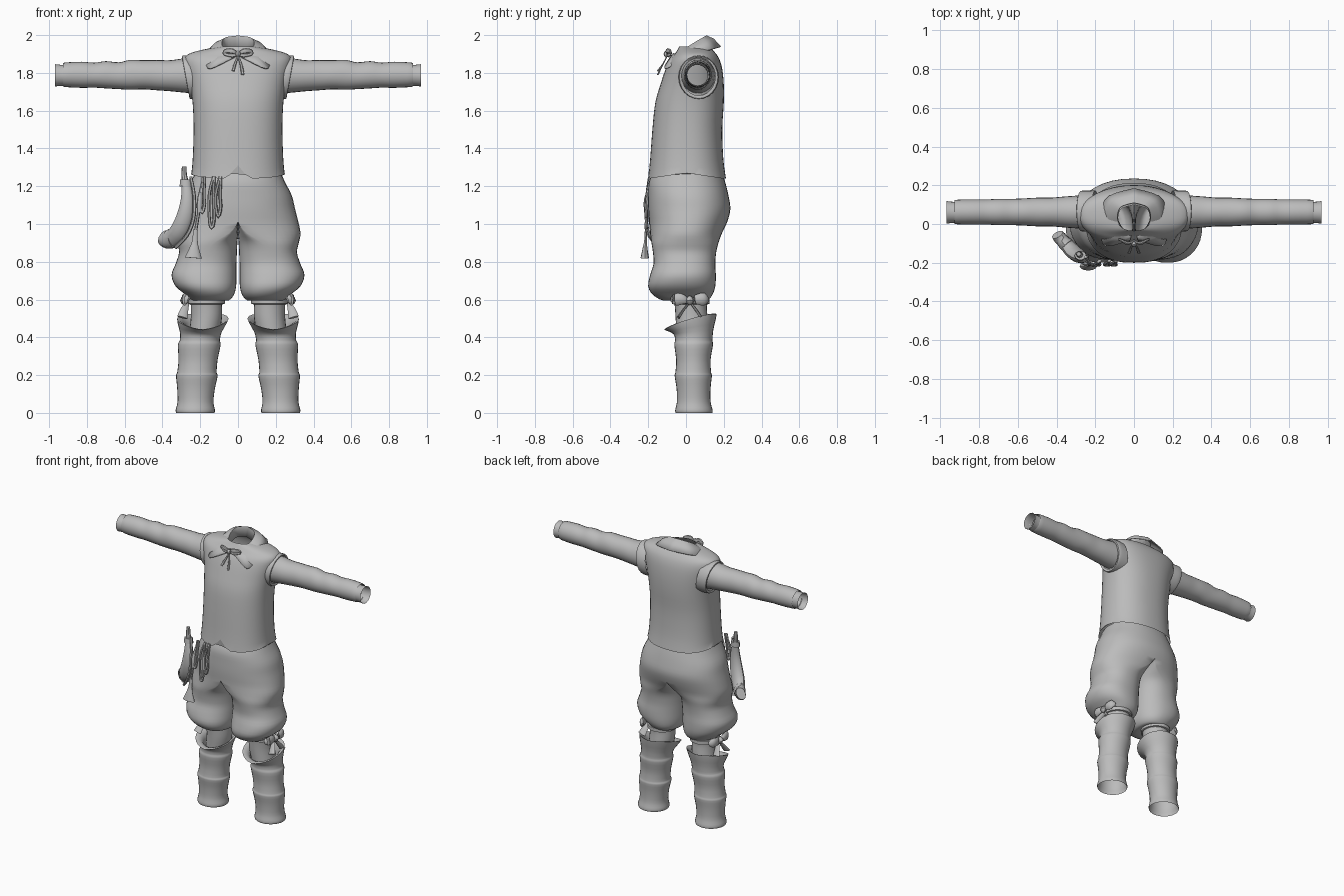
import bpy, bmesh, math
from mathutils import Vector

cloth = bpy.data.materials.new("grey cloth")
cloth.diffuse_color = (0.5, 0.5, 0.5, 1)


def finish(name, bm, mirror=False, angle=40):
    me = bpy.data.meshes.new(name)
    bmesh.ops.recalc_face_normals(bm, faces=bm.faces)
    bm.to_mesh(me)
    bm.free()
    me.materials.append(cloth)
    me.shade_smooth()
    me.set_sharp_from_angle(angle=math.radians(angle))
    ob = bpy.data.objects.new(name, me)
    bpy.context.collection.objects.link(ob)
    if mirror:
        ob.modifiers.new("mirror", 'MIRROR').merge_threshold = 0.002
    return ob


def refine(rows, k=3):
    """Catmull-Rom interpolation of a table of section numbers."""
    out = []
    for i in range(len(rows) - 1):
        a, b, c, d = rows[max(i - 1, 0)], rows[i], rows[i + 1], rows[min(i + 2, len(rows) - 1)]
        for j in range(k):
            t = j / k
            out.append([0.5 * (2 * q + (r - p) * t + (2 * p - 5 * q + 4 * r - s) * t * t
                               + (3 * q - p - 3 * r + s) * t ** 3) for p, q, r, s in zip(a, b, c, d)])
    return out + [list(rows[-1])]


def skin(rings, caps=False, closed=True):
    bm = bmesh.new()
    vs = [[bm.verts.new(p) for p in r] for r in rings]
    n = len(vs[0])
    for a, b in zip(vs, vs[1:]):
        for i in range(n if closed else n - 1):
            j = (i + 1) % n
            bm.faces.new((a[i], a[j], b[j], b[i]))
    if caps:
        bm.faces.new(vs[0])
        bm.faces.new(vs[-1])
    return bm


def power(v, e):
    return math.copysign(abs(v) ** (2 / e), v)


def oval(z, x0, x1, y0, y1, n=32, e=2.0):
    pts = []
    for i in range(n):
        a = math.tau * i / n - math.pi / 2
        pts.append(Vector(((x0 + x1) / 2 + (x1 - x0) / 2 * power(math.cos(a), e),
                           (y0 + y1) / 2 + (y1 - y0) / 2 * power(math.sin(a), e), z)))
    return pts


def tube(name, path, n=10, flat=1.0, mirror=False, k=3):
    """Round or flattened rod along rows of x, y, z, radius; flat scales its depth."""
    rows = refine(path, k)
    rings = []
    for i, r in enumerate(rows):
        p = Vector(r[:3])
        t = (Vector(rows[min(i + 1, len(rows) - 1)][:3]) - Vector(rows[max(i - 1, 0)][:3])).normalized()
        ref = Vector((0, 1, 0)) if abs(t.y) < 0.9 else Vector((1, 0, 0))
        u = t.cross(ref).normalized()
        v = t.cross(u)
        rings.append([p + r[3] * (math.cos(math.tau * j / n) * u + flat * math.sin(math.tau * j / n) * v)
                      for j in range(n)])
    return finish(name, skin(rings, True), mirror)


# Vest: horizontal sections, hem raised at the sides and notched in front
rows = refine([(1.24, .25, -.2, .212), (1.34, .24, -.19, .198), (1.5, .235, -.178, .192),
               (1.64, .24, -.163, .2), (1.74, .255, -.135, .2), (1.82, .275, -.108, .192),
               (1.87, .283, -.085, .178), (1.9, .262, -.06, .16), (1.922, .19, -.045, .14),
               (1.94, .09, -.035, .115)])
rings = [oval(z, -h, h, a, b, 48, 2.3) for z, h, a, b in rows]
for p in rings[0]:
    p.z += .03 * max(0, 1 - abs(p.y) / .2)
    if p.y < 0:
        p.z += max(0, .07 - 1.2 * abs(p.x))
finish("vest", skin(rings))


def side_loft(name, rows, cy, k=3):
    """Sections across x given as x, y radius, z centre, z radius, slant."""
    rings = []
    for x, ry, cz, rz, sl in refine(rows, k):
        rings.append([(x + sl * math.sin(math.tau * i / 24), cy + ry * math.cos(math.tau * i / 24),
                       cz + rz * math.sin(math.tau * i / 24)) for i in range(24)])
    return finish(name, skin(rings), True)


# Armhole edges, sleeves with soft folds, and cuffs
side_loft("armhole_edge", [(.2, .105, 1.775, .115, .02), (.25, .107, 1.777, .115, .02),
                           (.276, .102, 1.777, .113, .02), (.274, .088, 1.78, .1, .02)], .067)
side_loft("sleeve", [(.22, .09, 1.785, .095, .01), (.29, .085, 1.785, .09, .01), (.36, .08, 1.785, .082, 0),
                     (.43, .074, 1.788, .08, 0), (.5, .074, 1.79, .077, 0), (.57, .07, 1.79, .079, 0),
                     (.63, .068, 1.785, .071, 0), (.7, .068, 1.79, .072, 0), (.76, .065, 1.788, .066, 0),
                     (.83, .065, 1.79, .069, 0), (.92, .063, 1.79, .064, 0), (.921, .056, 1.79, .056, 0)], .062)
side_loft("cuff", [(.9, .055, 1.787, .056, 0), (.94, .055, 1.787, .056, 0), (.968, .058, 1.787, .059, 0)], .06)

# Collar: flaps fold down from a tilted neck ring into two front points
inner = [(0.012, -.05, 1.90), (.05, -.035, 1.915), (.08, .01, 1.94), (.085, .05, 1.965), (.065, .09, 1.988), (0, .11, 1.998)]
outer = [(0.02, -.085, 1.885), (.15, -.115, 1.825), (.172, -.03, 1.868), (.176, .06, 1.905), (.13, .145, 1.93), (0, .185, 1.94)]
inner, outer = refine(inner, 4), refine(outer, 4)
mid = [[(a + b) / 2 + d for a, b, d in zip(p, q, (0, 0, .012))] for p, q in zip(inner, outer)]
base = [[.95 * p[0], p[1] * .9, p[2] - .07] for p in inner]
collar = finish("collar", skin([base, inner, mid, outer], closed=False), True)
m = collar.modifiers.new("thickness", 'SOLIDIFY')
m.thickness = .008

# Neck tie: two small loops, knot and hanging ends
tube("neck_tie_loops", [(0, -.085, 1.9, .008), (.03, -.1, 1.915, .014), (.065, -.085, 1.915, .012),
                        (.07, -.08, 1.9, .008), (.03, -.095, 1.892, .01), (0, -.09, 1.897, .008)], 8, .6, True)
tube("neck_tie_knot", [(0, -.1, 1.915, .008), (0, -.104, 1.9, .015), (0, -.1, 1.885, .008)], 8)
for s, low in ((-1, 1.81), (1, 1.79)):
    tube("neck_tie_end", [(0, -.1, 1.89, .005), (s * .015, -.12, 1.85, .007), (s * .026, -.15, low, .009)], 6, .5)

# Breeches: z, inner x, outer x, front y, back y, amount of leg separation
rows = refine([(1.275, 0, .225, -.175, .19, 0), (1.22, 0, .25, -.197, .208, 0), (1.15, 0, .285, -.2, .225, 0),
               (1.08, 0, .302, -.2, .235, 0), (1.01, 0, .32, -.195, .218, 0), (.95, 0, .331, -.19, .19, .3),
               (.9, .004, .322, -.183, .172, .8), (.85, .006, .312, -.175, .16, 1), (.79, .008, .33, -.172, .155, 1),
               (.73, .008, .352, -.19, .158, 1), (.67, .01, .33, -.2, .155, 1), (.625, .022, .275, -.175, .14, 1),
               (.595, .05, .24, -.12, .115, 1), (.6, .09, .23, -.055, .1, 1)])
rings = []
for z, x0, x1, y0, y1, k in rows:
    k = min(max(k, 0), 1)
    ring = oval(z, max(x0, 0), x1, y0, y1, 36, 2.25)
    for i, p in enumerate(ring):
        a = math.tau * i / 36 - math.pi / 2
        half = x1 * power(max(math.cos(a), 0), 2.2)
        p.x = p.x * k + half * (1 - k)
    rings.append(ring)
bm = skin(rings)
bmesh.ops.delete(bm, geom=[f for f in bm.faces if all(v.co.x < .0015 for v in f.verts)], context='FACES')
finish("breeches", bm, True, 60)

# Stockings
rows = refine([(.63, .09, .255, -.07, .12), (.57, .085, .25, -.06, .11), (.5, .085, .25, -.055, .115),
               (.42, .1, .26, -.05, .12)])
finish("stocking", skin([oval(*r, 24) for r in rows]), True)

# Boots: banded shafts, with a slanted flaring top that folds inward
rows = refine([(0, .125, .327, -.055, .14), (.015, .122, .33, -.057, .141), (.06, .13, .32, -.048, .13),
               (.13, .122, .322, -.05, .13), (.195, .108, .328, -.06, .137), (.215, .113, .322, -.056, .133),
               (.28, .108, .315, -.052, .13), (.36, .092, .318, -.062, .143), (.385, .096, .308, -.058, .14),
               (.43, .085, .308, -.068, .145), (.485, .05, .322, -.115, .162), (.462, .09, .28, -.07, .135),
               (.4, .1, .27, -.05, .12)], 3)
rings = [oval(*r, 28) for r in rows]
for ring in rings:
    for p in ring:
        p.z += max(0, p.z - .4) / .08 * .28 * (p.y - .04) + max(0, p.z - .44) * .4 * abs(p.x - .19) / .13
finish("boot", skin(rings), True)

# Garters with a side bow on each knee
rows = [(.575, .08, .255, -.065, .115), (.578, .07, .265, -.075, .125),
        (.602, .07, .265, -.075, .125), (.605, .08, .255, -.065, .115)]
finish("garter", skin([oval(*r, 24) for r in rows]), True)
for s, nm in ((-1, "front"), (1, "back")):
    tube("bow_loop_" + nm, [(.265, .02, .592, .01), (.285, .02 + s * .03, .6, .024),
                            (.28, .02 + s * .075, .602, .034), (.262, .02 + s * .098, .598, .012)], 8, .5, True)
    tube("bow_end_" + nm, [(.265, .02, .585, .008), (.282, .02 + s * .03, .55, .02),
                           (.295, .02 + s * .06, .505, .028)], 8, .3, True)
tube("bow_knot", [(.275, .02, .615, .01), (.285, .02, .595, .022), (.275, .02, .575, .01)], 8, 1, True)

# Hip horn: curved body, rims, nozzle and base
tube("horn_body", [(-.275, -.165, 1.22, .022), (-.268, -.175, 1.13, .035), (-.28, -.17, 1.04, .045),
                   (-.312, -.145, .96, .05), (-.355, -.1, .915, .046)], 12, .7)
tube("horn_nozzle", [(-.285, -.155, 1.305, .012), (-.285, -.155, 1.26, .015), (-.277, -.162, 1.21, .02)], 8)
tube("horn_collar", [(-.277, -.162, 1.235, .03), (-.276, -.164, 1.2, .033)], 10, .8)
tube("horn_base", [(-.345, -.11, .925, .053), (-.375, -.08, .92, .05), (-.396, -.055, .93, .042)], 10, .7)
tube("horn_strap", [(-.25, -.17, 1.25, .008), (-.232, -.2, 1.15, .009), (-.235, -.21, 1.03, .01),
                    (-.27, -.195, .94, .01), (-.33, -.14, .875, .009)], 6)

# Small funnel hanging on a cord
tube("funnel", [(-.225, -.212, .97, .012), (-.228, -.214, .91, .015), (-.232, -.217, .87, .026),
                (-.236, -.218, .82, .045)], 12, .5)
tube("funnel_cord", [(-.185, -.195, 1.25, .007), (-.195, -.208, 1.15, .008), (-.21, -.21, 1.05, .008),
                     (-.225, -.21, .96, .009)], 6)

# Looped cords and a small tool on the waist
for x, low in ((-.19, 1.06), (-.14, .98), (-.105, 1.04)):
    tube("waist_cord", [(x + .01, -.19, 1.25, .007), (x - .012, -.207, 1.16, .008), (x - .012, -.21, low + .05, .008),
                        (x, -.212, low, .01), (x + .014, -.21, low + .05, .008), (x + .01, -.205, 1.15, .008),
                        (x + .015, -.19, 1.25, .007)], 6)
tube("waist_tool", [(-.2, -.207, 1.16, .01), (-.202, -.214, 1.12, .016), (-.204, -.214, 1.06, .014)], 8, .6)
